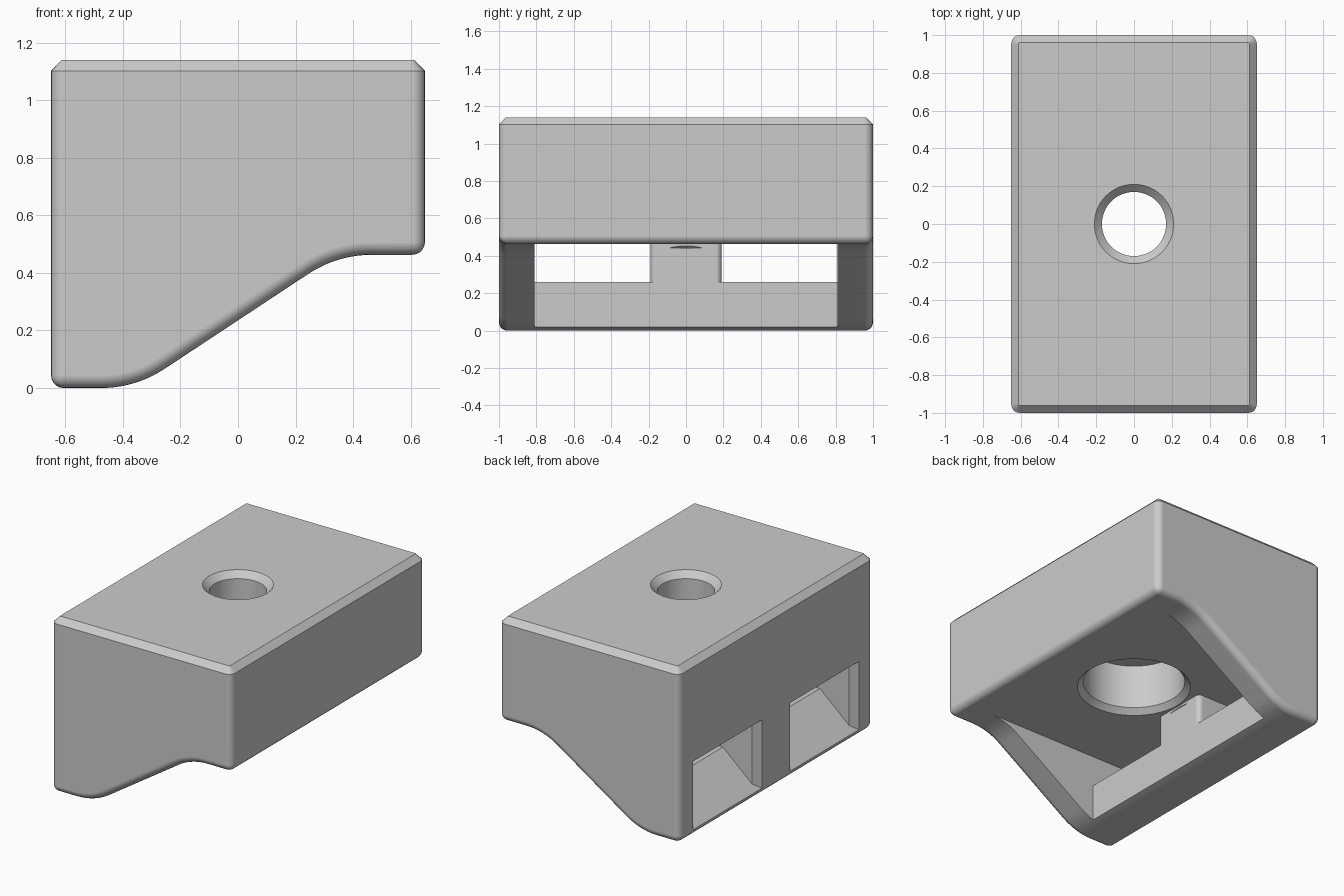
import bpy, bmesh
from math import cos, sin, tan, pi, atan2
from mathutils import Vector

if "Cube" in bpy.data.objects:
    bpy.data.objects.remove(bpy.data.objects["Cube"], do_unlink=True)

HX, HY, TOP, CEIL = 0.65, 1.0, 1.14, 0.463
ROUND, CHAMFER = 0.045, 0.038
BAR_X, BAR_Z, POST_ROUND = -0.355, 0.26, 0.03

grey = bpy.data.materials.new("light grey")
grey.use_nodes = True
grey.diffuse_color = (0.6, 0.6, 0.6, 1)
grey.node_tree.nodes["Principled BSDF"].inputs["Base Color"].default_value = grey.diffuse_color


def to_object(name, bm):
    bmesh.ops.recalc_face_normals(bm, faces=bm.faces[:])
    mesh = bpy.data.meshes.new(name)
    bm.to_mesh(mesh)
    bm.free()
    mesh.materials.append(grey)
    ob = bpy.data.objects.new(name, mesh)
    bpy.context.collection.objects.link(ob)
    return ob


def loft(name, rings):
    """Closed solid through rings with equal point counts."""
    bm = bmesh.new()
    loops = [[bm.verts.new(p) for p in ring] for ring in rings]
    n = len(loops[0])
    for a, b in zip(loops, loops[1:]):
        for i in range(n):
            j = (i + 1) % n
            bm.faces.new((a[i], a[j], b[j], b[i]))
    bm.faces.new(loops[0][::-1])
    bm.faces.new(loops[-1])
    return to_object(name, bm)


def fillet(before, corner, after, radius, steps=10):
    """Points of an arc replacing one profile corner."""
    p, c, q = Vector(before), Vector(corner), Vector(after)
    u, v = (p - c).normalized(), (q - c).normalized()
    half = u.angle(v) / 2
    centre = c + (u + v).normalized() * radius / sin(half)
    a, b = [c + d * radius / tan(half) - centre for d in (u, v)]
    start = atan2(a.y, a.x)
    sweep = (atan2(b.y, b.x) - start + pi) % (2 * pi) - pi
    return [(centre.x + radius * cos(start + sweep * i / steps),
             centre.y + radius * sin(start + sweep * i / steps)) for i in range(steps + 1)]


# Side profile with an S-shaped underside, extruded across the width
low, high = (-0.356, 0), (0.345, CEIL)
left, right = (-HX, 0), (HX, CEIL)
profile = ([left] + fillet(left, low, high, 0.4) + fillet(low, high, right, 0.4)
           + [right, (HX, TOP), (-HX, TOP)])
bm = bmesh.new()
cap = bm.faces.new([bm.verts.new((x, -HY, z)) for x, z in profile])
grown = bmesh.ops.extrude_face_region(bm, geom=[cap])["geom"]
bmesh.ops.translate(bm, vec=(0, 2 * HY, 0),
                    verts=[g for g in grown if isinstance(g, bmesh.types.BMVert)])
bmesh.ops.recalc_face_normals(bm, faces=bm.faces[:])

# Round every outer edge except the top rim
soft = [e for e in bm.edges if e.calc_face_angle(0) > 0.7
        and min(v.co.z for v in e.verts) < TOP - 0.01]
bmesh.ops.bevel(bm, geom=soft, offset=ROUND, offset_type='OFFSET', segments=5,
                profile=0.5, affect='EDGES')

# Flat chamfer round the top: inset the lid, then lower the outer rim
lid = max(bm.faces, key=lambda f: f.calc_center_median().z)
bmesh.ops.inset_region(bm, faces=[lid], thickness=CHAMFER, use_even_offset=True)
inner = set(lid.verts)
for v in bm.verts:
    if v.co.z > TOP - 0.001 and v not in inner:
        v.co.z = TOP - CHAMFER
body = to_object("block_body", bm)

cutters = []


def box_ring(x, y0, y1, z0, z1):
    return [(x, y0, z0), (x, y1, z0), (x, y1, z1), (x, y0, z1)]


# Open channel under the block
cutters.append(loft("channel_cutter", [box_ring(x, -0.81, 0.81, -0.2, CEIL - 0.0001)
                                       for x in (BAR_X, 0.6)]))


# Two windows with a ramped sill, flared outer frame and rounded post edge
def window_ring(side, x, flare=0, post_flare=0, lift=0):
    y0, y1 = sorted((side * (0.19 - post_flare), side * (0.81 + flare)))
    sill = min(0.04 + 0.88 * (x + HX), BAR_Z)
    return box_ring(x, y0, y1, sill, CEIL - 0.0001 + lift)


for side in (-1, 1):
    rings = [window_ring(side, -0.66, 0.058, 0.058, 0.03),
             window_ring(side, -0.61),
             window_ring(side, -0.40)]
    for i in range(6):
        a = i / 5 * pi / 2
        rings.append(window_ring(side, BAR_X + POST_ROUND * (sin(a) - 1),
                                 0, POST_ROUND * (1 - cos(a))))
    rings.append(window_ring(side, BAR_X + 0.01, 0, POST_ROUND))
    cutters.append(loft("window_cutter", rings))

# Screw hole: countersunk top, wide chamfered bore below
bore = [(0.365, 0.443), (0.31, 0.498), (0.31, 0.79), (0.17, 0.79),
        (0.17, 1.10), (0.23, 1.16)]
cutters.append(loft("hole_cutter", [
    [(r * cos(2 * pi * i / 64), r * sin(2 * pi * i / 64), z) for i in range(64)]
    for r, z in bore]))

# Carve the body and tidy away the cutters
bpy.context.view_layer.objects.active = body
for cutter in cutters:
    cutter.hide_render = True
    mod = body.modifiers.new("carve", 'BOOLEAN')
    mod.operation, mod.solver, mod.object = 'DIFFERENCE', 'EXACT', cutter
    bpy.ops.object.modifier_apply(modifier=mod.name)
    bpy.data.objects.remove(cutter, do_unlink=True)

# Smooth roundings, flat large faces
bpy.ops.object.select_all(action='DESELECT')
body.select_set(True)
bpy.ops.object.shade_smooth_by_angle(angle=pi / 6)
body.modifiers.new("flat_faces", 'WEIGHTED_NORMAL').keep_sharp = True
